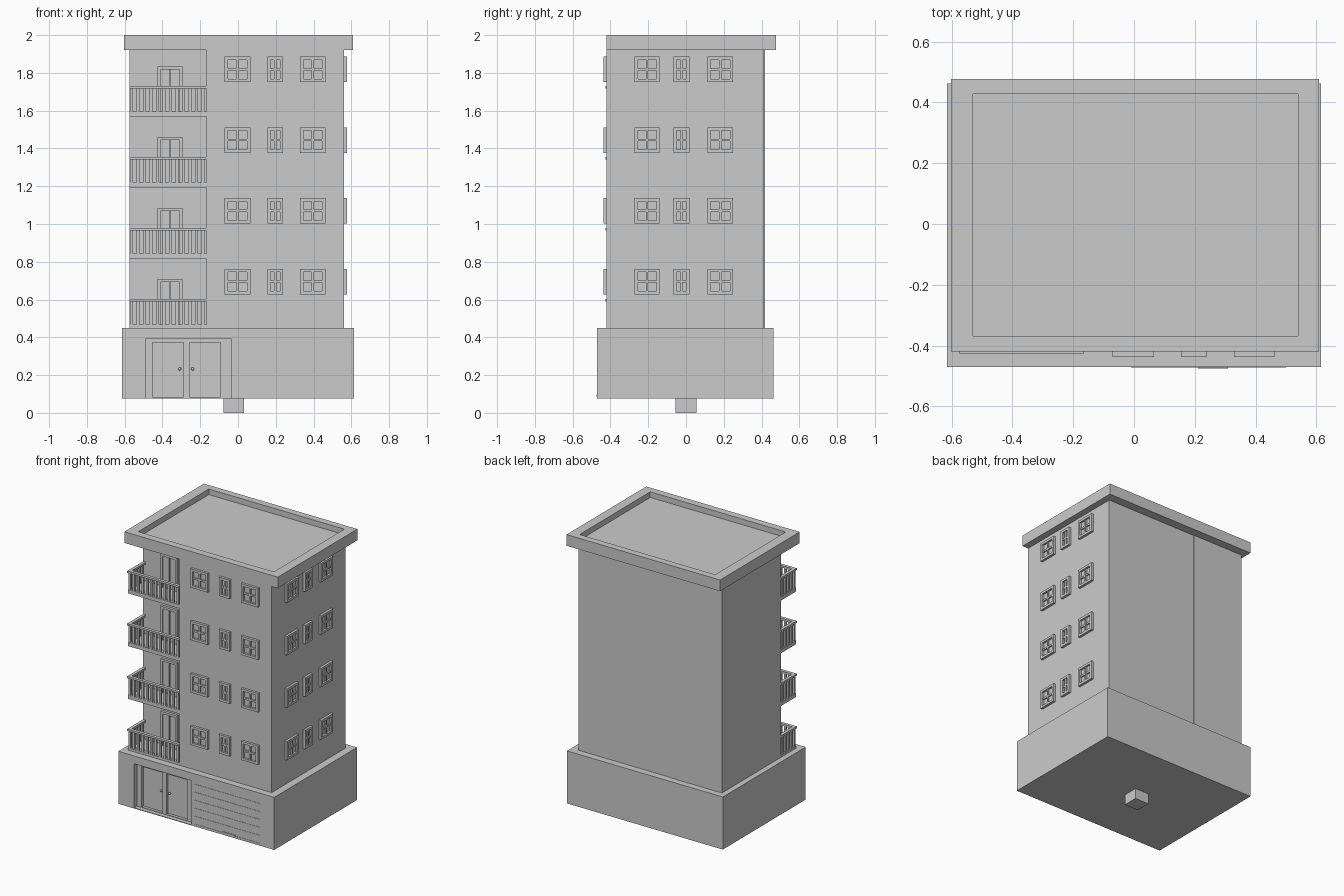
import bpy, bmesh
from mathutils import Matrix, Vector

if "Cube" in bpy.data.objects:
    bpy.data.objects.remove(bpy.data.objects["Cube"])


def boxes(name, items):
    """One object out of boxes given as (x0, x1, y0, y1, z0, z1)."""
    bm = bmesh.new()
    for x0, x1, y0, y1, z0, z1 in items:
        m = Matrix.Translation(((x0 + x1) / 2, (y0 + y1) / 2, (z0 + z1) / 2))
        m = m @ Matrix.Diagonal((x1 - x0, y1 - y0, z1 - z0, 1))
        bmesh.ops.create_cube(bm, size=1, matrix=m)
    me = bpy.data.meshes.new(name)
    bm.to_mesh(me)
    bm.free()
    ob = bpy.data.objects.new(name, me)
    bpy.context.collection.objects.link(ob)
    return ob


def cut(ob, *items):
    """Cut boxes out of an object, one after the other."""
    for item in items:
        cutter = boxes("cutter", [item])
        cutter.hide_render = True
        mod = ob.modifiers.new("cut", 'BOOLEAN')
        mod.operation, mod.solver, mod.object = 'DIFFERENCE', 'EXACT', cutter
        bpy.context.view_layer.objects.active = ob
        bpy.ops.object.modifier_apply(modifier=mod.name)
        bpy.data.objects.remove(cutter)


FLOORS, STEP = 4, 0.375
FRONT, RIGHT, WALL = -0.42, 0.56, -0.25    # facade, side wall, balcony back wall
LEFT, SPLIT = -0.575, -0.166               # balcony bay from LEFT to SPLIT

# Ground floor with the recessed entrance and two door panels
base = boxes("ground_floor", [(-0.615, 0.615, -0.47, 0.463, 0.075, 0.45)])
cut(base, (-0.49, -0.037, -0.6, -0.44, 0.08, 0.394),
    (-0.452, -0.288, -0.6, -0.42, 0.084, 0.373),
    (-0.257, -0.093, -0.6, -0.42, 0.084, 0.373))
boxes("foundation_post", [(-0.077, 0.033, -0.055, 0.055, 0, 0.075)])

# Entrance door knobs
for x in (-0.308, -0.24):
    bpy.ops.mesh.primitive_uv_sphere_add(segments=12, ring_count=8, radius=0.008,
                                         location=(x, -0.428, 0.233))
    bpy.context.object.name = "door_knob"
    bpy.ops.object.shade_smooth()

# Garage door ridges and handle
boxes("garage_ridges", [(-0.01, 0.5, -0.472, -0.465, z - 0.002, z + 0.002)
                        for z in (0.09 + 0.057 * i for i in range(6))])
boxes("garage_handle", [(0.21, 0.31, -0.475, -0.465, 0.087, 0.098)])

# Upper storeys: main block and the set-back balcony bay
boxes("main_block", [(SPLIT, RIGHT, FRONT, 0.413, 0.45, 1.92)])
boxes("balcony_bay", [(LEFT, SPLIT, WALL, 0.417, 0.45, 1.92)])

# Roof slab with sunken top
roof = boxes("roof", [(-0.603, 0.608, FRONT, 0.477, 1.92, 2.0)])
cut(roof, (-0.53, 0.54, -0.368, 0.428, 1.96, 2.1))


def window(u0, u1, z0, z1):
    """Frame, crossbars and pane as (u0, u1, d0, d1, z0, z1), d outward."""
    f, b, d = 0.017, 0.006, 0.017
    um, zm = (u0 + u1) / 2, (z0 + z1) / 2
    return [(u0, u0 + f, -0.01, d, z0, z1), (u1 - f, u1, -0.01, d, z0, z1),
            (u0 + f, u1 - f, -0.01, d, z0, z0 + f), (u0 + f, u1 - f, -0.01, d, z1 - f, z1),
            (um - b, um + b, -0.01, d - 0.004, z0 + f, z1 - f),
            (u0 + f, u1 - f, -0.01, d - 0.005, zm - b, zm + b),
            (u0 + f, u1 - f, -0.01, 0.003, z0 + f, z1 - f)]


# Windows on the front and right side
front, side = [], []
for i in range(FLOORS):
    z0 = 0.628 + 0.3743 * i
    for u0, u1 in ((-0.071, 0.065), (0.155, 0.239), (0.329, 0.463)):
        front += [(a, b, FRONT - d1, FRONT - d0, c, e)
                  for a, b, d0, d1, c, e in window(u0, u1, z0, z0 + 0.135)]
    for u0, u1 in ((-0.272, -0.14), (-0.066, 0.018), (0.113, 0.249)):
        side += [(RIGHT + d0, RIGHT + d1, a, b, c, e)
                 for a, b, d0, d1, c, e in window(u0, u1, z0, z0 + 0.135)]
boxes("front_windows", front)
boxes("side_windows", side)

# Balconies: slab, railing and door on every floor
slabs, rails, doors = [], [], []
for i in range(FLOORS):
    z = 0.467 + 0.376 * i
    top = z + 0.136
    slabs.append((LEFT, SPLIT, FRONT, WALL, z - (0.017 if i == 0 else 0.027), z))
    # handrail on the front and left side
    rails.append((LEFT, SPLIT, -0.427, -0.405, top - 0.014, top))
    rails.append((LEFT, LEFT + 0.022, -0.405, WALL, top - 0.014, top))
    # balusters
    for k in range(12):
        x = LEFT + 0.011 + 0.0345 * k
        rails.append((x - 0.008, x + 0.008, -0.419, -0.407, z, top - 0.014))
    for k in range(1, 5):
        y = -0.413 + 0.0345 * k
        rails.append((LEFT + 0.004, LEFT + 0.016, y - 0.008, y + 0.008, z, top - 0.014))
    # door frame and two leaves
    h = 0.71 + STEP * i
    a, b, f = -0.425, -0.295, 0.016
    doors += [(a, a + f, WALL - 0.018, WALL + 0.01, z, h),
              (b - f, b, WALL - 0.018, WALL + 0.01, z, h),
              (a + f, b - f, WALL - 0.018, WALL + 0.01, h - f, h),
              (a + f, -0.363, WALL - 0.009, WALL + 0.01, z, h - f),
              (-0.357, b - f, WALL - 0.009, WALL + 0.01, z, h - f)]
boxes("balcony_slabs", slabs)
boxes("balcony_railings", rails)
boxes("balcony_doors", doors)
